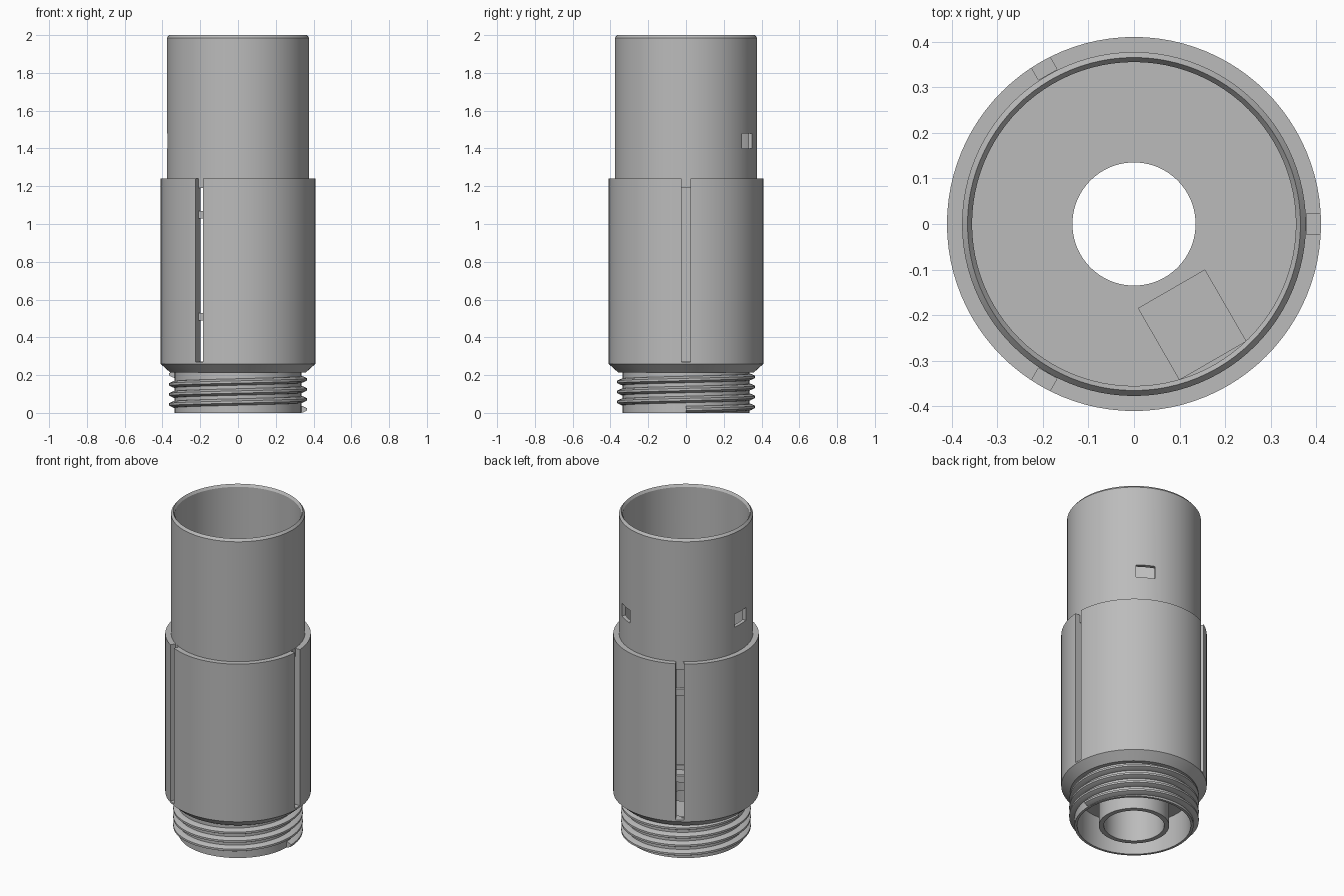
import bpy, bmesh, math
from mathutils import Matrix, Vector

cube = bpy.data.objects.get("Cube")
if cube:
    bpy.data.objects.remove(cube)

grey = bpy.data.materials.new("plain grey")
grey.use_nodes = True
COLOUR = (0.5, 0.5, 0.5, 1)
grey.diffuse_color = COLOUR
grey.node_tree.nodes["Principled BSDF"].inputs["Base Color"].default_value = COLOUR
SEGMENTS = 96


def finish(name, bm):
    bmesh.ops.recalc_face_normals(bm, faces=bm.faces)
    mesh = bpy.data.meshes.new(name)
    bm.to_mesh(mesh)
    bm.free()
    mesh.materials.append(grey)
    obj = bpy.data.objects.new(name, mesh)
    bpy.context.collection.objects.link(obj)
    return obj


def sweep(name, profile, steps, turn, rise=0.0, closed=True):
    """Carry a closed (radius, z) profile around the z axis, rising if asked."""
    bm = bmesh.new()
    rings = []
    for i in range(steps if closed else steps + 1):
        a = turn * i / steps
        rings.append([bm.verts.new((r * math.cos(a), r * math.sin(a), z + rise * i / steps))
                      for r, z in profile])
    n = len(profile)
    for i in range(steps):
        p, q = rings[i], rings[(i + 1) % len(rings)]
        for j in range(n):
            k = (j + 1) % n
            bm.faces.new((p[j], q[j], q[k], p[k]))
    if not closed:
        bm.faces.new(rings[0])
        bm.faces.new(rings[-1])
    return finish(name, bm)


def radial_box(name, angle, r0, r1, width, z0, z1):
    """Box lying between two radii at an angle around the axis."""
    bm = bmesh.new()
    bmesh.ops.create_cube(bm, size=1)
    bmesh.ops.scale(bm, verts=bm.verts, vec=(r1 - r0, width, z1 - z0))
    bmesh.ops.translate(bm, verts=bm.verts, vec=Vector(((r0 + r1) / 2, 0, (z0 + z1) / 2)))
    bmesh.ops.rotate(bm, verts=bm.verts, matrix=Matrix.Rotation(math.radians(angle), 3, 'Z'))
    return finish(name, bm)


def smooth(obj):
    bpy.ops.object.select_all(action='DESELECT')
    obj.select_set(True)
    bpy.context.view_layer.objects.active = obj
    bpy.ops.object.shade_smooth_by_angle(angle=math.radians(25))


# Turned body: tube, sleeve, threaded neck, floor and inner spigot
body = sweep("body", [
    (0.135, 0.26), (0.135, 0.20), (0.17, 0.20), (0.17, 0.0), (0.198, 0.0),
    (0.198, 0.20), (0.32, 0.20), (0.32, 0.0), (0.335, 0.0), (0.335, 0.215),
    (0.36, 0.215), (0.41, 0.26), (0.41, 1.24), (0.377, 1.24), (0.377, 1.985),
    (0.365, 2.0), (0.355, 1.985), (0.355, 0.26)], SEGMENTS, math.tau)

# Cutters: three long slots, two windows, one recess in the floor
cutters = []
for angle in (0, 120, 240):
    cutters.append(radial_box("slot_cutter", angle, 0.378, 0.45, 0.047, 0.27, 1.3))
    cutters.append(radial_box("slot_opening_cutter", angle, 0.33, 0.40, 0.0465, 0.271, 1.19))
for angle in (60, 180):
    cutters.append(radial_box("window_cutter", angle, 0.3, 0.45, 0.11, 1.40, 1.48))
cutters.append(radial_box("recess_cutter", 300, 0.165, 0.345, 0.168, 0.23, 0.3))
for cutter in cutters:
    cutter.hide_render = True
    cut = body.modifiers.new("cut", 'BOOLEAN')
    cut.operation = 'DIFFERENCE'
    cut.solver = 'EXACT'
    cut.object = cutter
    bpy.context.view_layer.objects.active = body
    bpy.ops.object.modifier_apply(modifier=cut.name)
for cutter in cutters:
    bpy.data.objects.remove(cutter)
smooth(body)

# Small bridges across the open slots
for angle in (120, 240):
    for z in (0.51, 1.05):
        radial_box("slot_bridge", angle, 0.355, 0.378, 0.047, z - 0.02, z + 0.02)

# Helical thread around the neck
TURNS, PITCH = 3.5, 0.053
thread = sweep("thread", [(0.33, 0.0), (0.33, 0.036), (0.345, 0.034), (0.365, 0.024),
                          (0.365, 0.012), (0.345, 0.002)],
               int(SEGMENTS * TURNS), math.tau * TURNS, PITCH * TURNS, closed=False)
smooth(thread)
